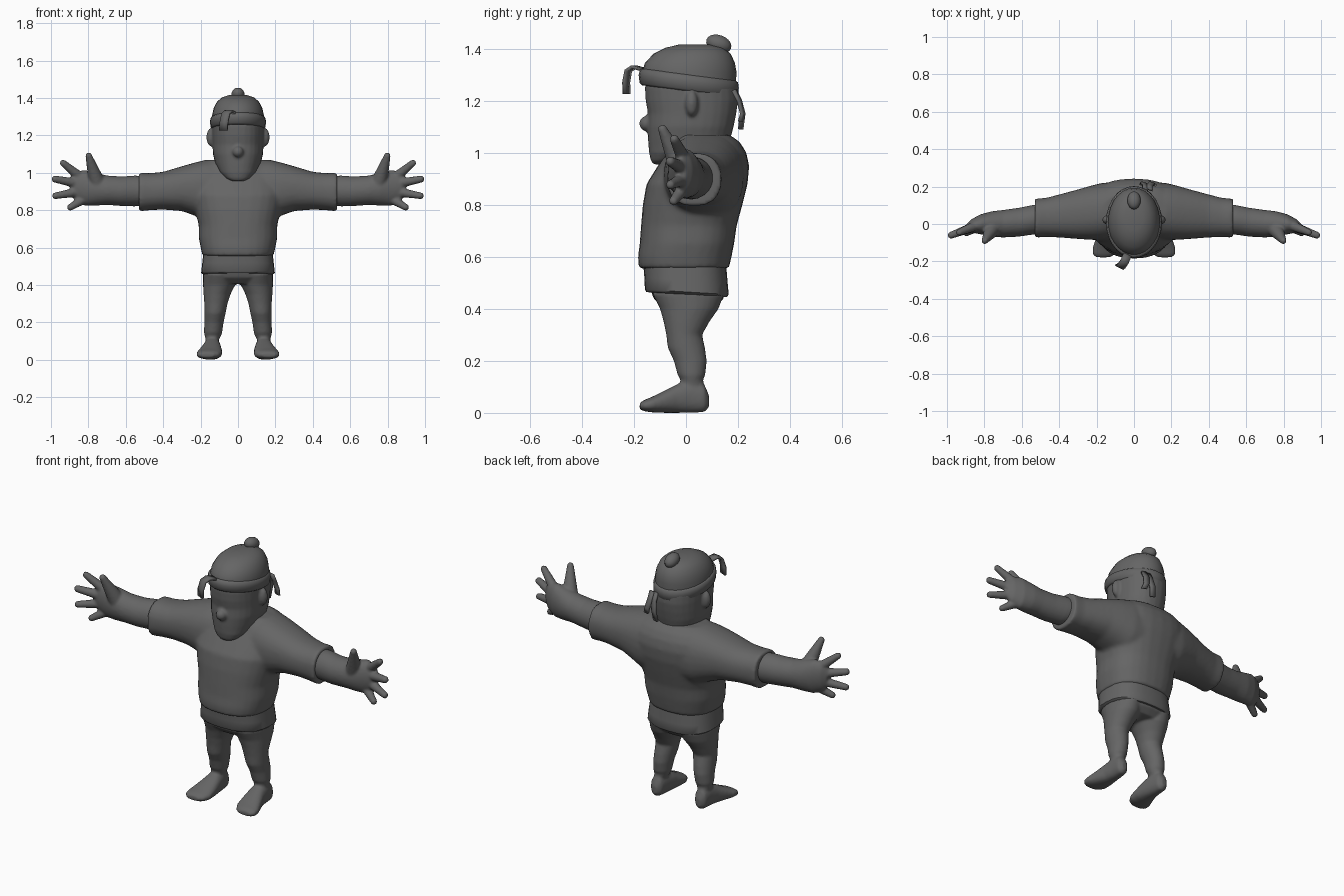
import bpy, bmesh, math
from mathutils import Vector, Matrix

MAT = bpy.data.materials.new("dark_grey")
MAT.diffuse_color = (0.13, 0.13, 0.13, 1)


def finish(name, bm, voxel=0, smooth=0, angle=50):
    """Turn a bmesh into an object, optionally fusing its pieces."""
    bmesh.ops.recalc_face_normals(bm, faces=bm.faces)
    me = bpy.data.meshes.new(name)
    bm.to_mesh(me)
    bm.free()
    me.materials.append(MAT)
    ob = bpy.data.objects.new(name, me)
    bpy.context.collection.objects.link(ob)
    bpy.ops.object.select_all(action='DESELECT')
    ob.select_set(True)
    bpy.context.view_layer.objects.active = ob
    bpy.ops.object.shade_smooth_by_angle(angle=math.radians(angle))
    if voxel:
        m = ob.modifiers.new("fuse", 'REMESH')
        m.mode, m.voxel_size, m.use_smooth_shade = 'VOXEL', voxel, True
        if smooth:
            s = ob.modifiers.new("soften", 'SMOOTH')
            s.iterations, s.factor = smooth, 0.5
    return ob


def loft(bm, axis, rings, s=1, n=28, p=2.0, shear=0.0):
    """Rings are (t, u0, u1, v0, v1): position on the axis and extents across it."""
    loops = []
    for t, u0, u1, v0, v1 in rings:
        loop = []
        for i in range(n):
            a = 2 * math.pi * i / n
            c, d = math.cos(a), math.sin(a)
            u = (u0 + u1) / 2 + (u1 - u0) / 2 * math.copysign(abs(c) ** (2 / p), c)
            v = (v0 + v1) / 2 + (v1 - v0) / 2 * math.copysign(abs(d) ** (2 / p), d)
            x, y, z = {'x': (t, u, v), 'y': (u, t, v), 'z': (u, v, t)}[axis]
            loop.append(bm.verts.new((x * s, y, z + shear * y)))
        loops.append(loop)
    for a, b in zip(loops, loops[1:]):
        for i in range(n):
            j = (i + 1) % n
            bm.faces.new((a[i], a[j], b[j], b[i]))
    bm.faces.new(loops[0][::-1])
    bm.faces.new(loops[-1])


def ball(bm, c, r, scale=(1, 1, 1), rot=0.0):
    m = Matrix.Translation(c) @ Matrix.Rotation(rot, 4, 'X') @ Matrix.Diagonal((*scale, 1))
    bmesh.ops.create_uvsphere(bm, u_segments=16, v_segments=10, radius=r, matrix=m)


def finger(bm, a, b, r0, r1):
    a, b = Vector(a), Vector(b)
    d = b - a
    m = Matrix.Translation((a + b) / 2) @ d.to_track_quat('Z', 'Y').to_matrix().to_4x4()
    bmesh.ops.create_cone(bm, cap_ends=True, segments=14, radius1=r0, radius2=r1,
                          depth=d.length, matrix=m)
    ball(bm, a, r0)
    ball(bm, b, r1)


def ribbon(name, pts, width):
    """Flat cloth strip through pts; width is the cross vector."""
    bm = bmesh.new()
    w = Vector(width) / 2
    rows = [(bm.verts.new(Vector(q) - w), bm.verts.new(Vector(q) + w)) for q in pts]
    for a, b in zip(rows, rows[1:]):
        bm.faces.new((a[0], a[1], b[1], b[0]))
    ob = finish(name, bm)
    m = ob.modifiers.new("thickness", 'SOLIDIFY')
    m.thickness, m.offset = 0.012, 0


# Shirt: torso with both sleeves
bm = bmesh.new()
loft(bm, 'z', [(.555, -.19, .19, -.182, .165), (.60, -.2, .2, -.185, .175),
               (.65, -.21, .21, -.178, .185), (.72, -.21, .21, -.173, .195),
               (.80, -.23, .23, -.166, .217), (.88, -.25, .25, -.152, .237),
               (.95, -.25, .25, -.108, .243), (1.0, -.235, .235, -.075, .232),
               (1.04, -.205, .205, -.055, .208), (1.068, -.165, .165, -.03, .17)], p=2.4)
for s in (-1, 1):
    loft(bm, 'x', [(.08, -.08, .225, .74, 1.07), (.17, -.085, .22, .745, 1.07),
                   (.23, -.085, .205, .77, 1.055), (.30, -.08, .185, .795, 1.035),
                   (.40, -.072, .158, .803, 1.005), (.47, -.07, .14, .8, .998),
                   (.53, -.073, .135, .793, 1.0)], s, p=2.3)
finish("shirt", bm, 0.011, 5)

# Under-hem flaring below the shirt
bm = bmesh.new()
loft(bm, 'z', [(.455, -.185, .185, -.152, .158), (.465, -.197, .197, -.158, .164),
               (.51, -.192, .192, -.16, .16), (.57, -.185, .185, -.165, .155)],
     p=2.6, shear=-0.06)
finish("under_hem", bm)

# Legs with bare feet
bm = bmesh.new()
loft(bm, 'z', [(.405, -.16, .16, -.085, .11), (.44, -.183, .183, -.125, .145),
               (.50, -.183, .183, -.145, .15)], p=2.4)
for s in (-1, 1):
    loft(bm, 'z', [(.04, .105, .175, -.02, .07), (.10, .105, .172, -.02, .068),
                   (.13, .09, .178, -.022, .066), (.145, .085, .182, -.032, .074),
                   (.20, .077, .18, -.047, .08), (.25, .066, .18, -.07, .073),
                   (.30, .056, .18, -.076, .062), (.35, .04, .184, -.086, .09),
                   (.40, .015, .187, -.1, .125), (.46, .01, .187, -.13, .148)], s)
    loft(bm, 'y', [(.088, .125, .155, .02, .07), (.07, .105, .175, .003, .11),
                   (.02, .097, .18, 0, .125), (-.03, .09, .188, 0, .112),
                   (-.08, .085, .205, 0, .087), (-.13, .085, .222, .002, .062),
                   (-.16, .1, .222, .006, .05), (-.178, .125, .205, .014, .038)], s, p=2.3)
finish("legs", bm, 0.008, 3)

# Forearms, palms and fingers
FINGERS = [((.86, -.015, .99), (.935, -.045, 1.052), .026, .018),
           ((.87, -.02, .945), (.978, -.06, .966), .026, .019),
           ((.87, -.02, .895), (.976, -.06, .877), .025, .018),
           ((.83, -.015, .855), (.897, -.048, .815), .025, .018),
           ((.755, -.025, .95), (.798, -.09, 1.09), .045, .018)]
for s, side in ((-1, "right"), (1, "left")):
    bm = bmesh.new()
    loft(bm, 'x', [(.46, -.05, .115, .83, .98), (.55, -.058, .1, .82, .985),
                   (.62, -.068, .086, .822, .98), (.70, -.072, .075, .828, .985),
                   (.76, -.068, .068, .825, 1.0), (.82, -.055, .052, .825, 1.015),
                   (.87, -.045, .025, .85, 1.005), (.895, -.035, .0, .88, .98)], s)
    for a, b, r0, r1 in FINGERS:
        finger(bm, (a[0] * s, *a[1:]), (b[0] * s, *b[1:]), r0, r1)
    finish(side + "_arm", bm, 0.007, 3)

# Head with jaw, nose and ears
bm = bmesh.new()
loft(bm, 'z', [(.955, -.03, .03, -.125, -.085), (.97, -.062, .062, -.135, -.04),
               (1.0, -.095, .095, -.142, .06), (1.05, -.122, .122, -.146, .17),
               (1.10, -.134, .134, -.148, .183), (1.15, -.136, .136, -.146, .193),
               (1.20, -.138, .138, -.155, .2), (1.25, -.138, .138, -.158, .198),
               (1.29, -.13, .13, -.15, .18)], p=2.25)
ball(bm, (0, -.15, 1.112), .03)
for s in (-1, 1):
    ball(bm, (s * .142, .022, 1.19), .05, (.55, .5, 1))
finish("head", bm, 0.008, 2)

# Knit cap: dome, tilted band and bobble
bm = bmesh.new()
loft(bm, 'z', [(1.265, -.138, .138, -.165, .192), (1.31, -.138, .138, -.168, .194),
               (1.345, -.13, .13, -.158, .188), (1.38, -.112, .112, -.125, .172),
               (1.403, -.085, .085, -.08, .145), (1.415, -.05, .05, -.03, .1)])
finish("cap_dome", bm, angle=70)
bm = bmesh.new()
loft(bm, 'z', [(1.238, -.138, .138, -.168, .192), (1.245, -.147, .147, -.178, .2),
               (1.275, -.15, .15, -.182, .203), (1.295, -.146, .146, -.178, .2),
               (1.302, -.136, .136, -.168, .19)], shear=-0.125)
finish("cap_band", bm, angle=70)
bm = bmesh.new()
ball(bm, (0, .126, 1.418), .05, (.72, 1, .68), -.35)
finish("cap_bobble", bm, angle=180)

# Cloth ties at the front and back of the cap
ribbon("front_tie", [(-.035, -.165, 1.32), (-.05, -.2, 1.33), (-.065, -.222, 1.315),
                     (-.075, -.23, 1.27), (-.078, -.228, 1.225)], (.042, -.02, 0))
for i, (x0, x1, z) in enumerate(((.06, .045, 1.09), (.085, .105, 1.12))):
    ribbon("back_tie_%d" % (i + 1), [(x0, .185, 1.24), (x0, .205, 1.2),
                                     ((x0 + x1) / 2, .218, 1.15), (x1, .21, z)], (.03, -.01, 0))
